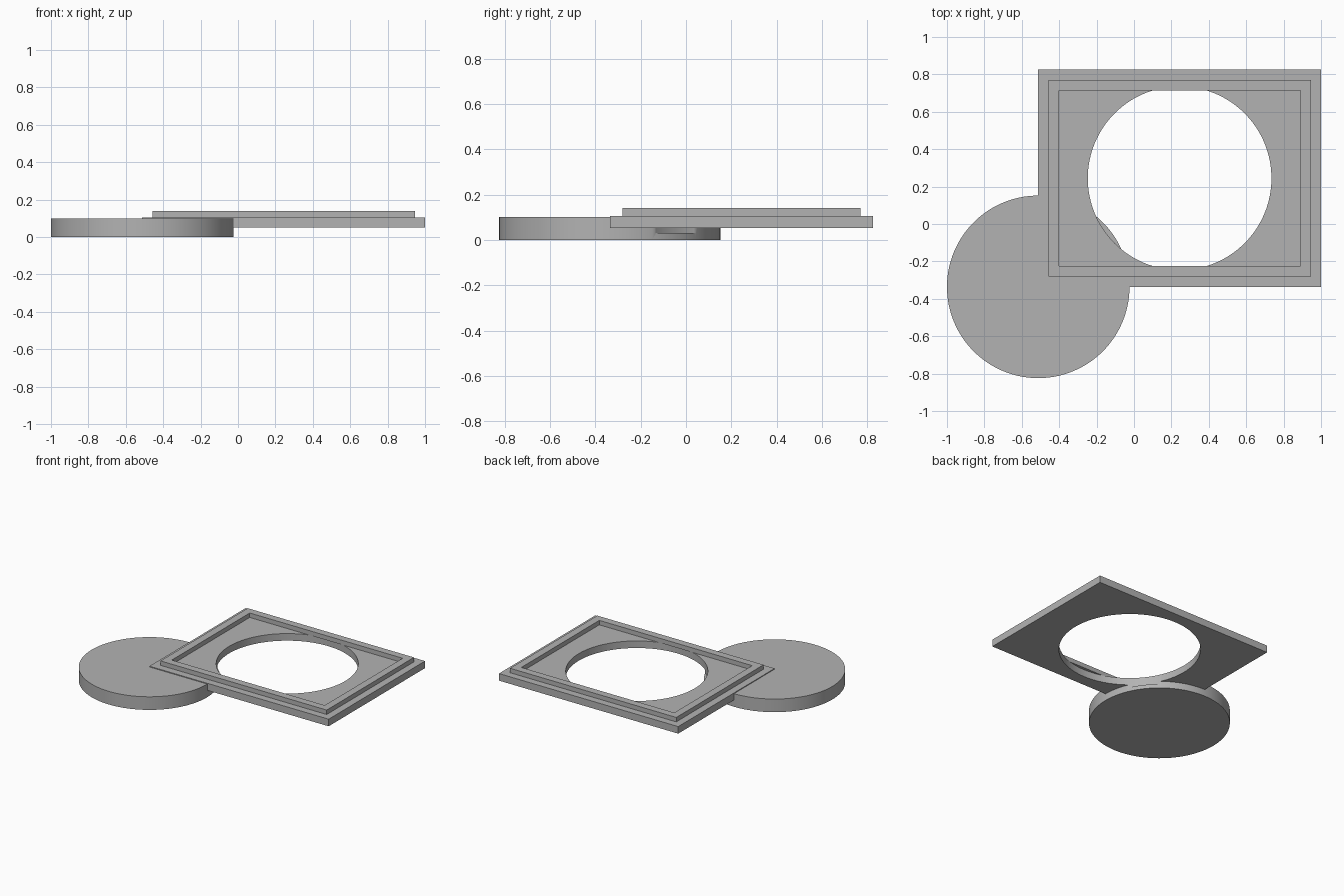
import bpy

if "Cube" in bpy.data.objects:
    bpy.data.objects.remove(bpy.data.objects["Cube"], do_unlink=True)

grey = bpy.data.materials.new("plain grey")
grey.use_nodes = True
grey.diffuse_color = (0.45, 0.45, 0.45, 1)
grey.node_tree.nodes["Principled BSDF"].inputs["Base Color"].default_value = grey.diffuse_color

# Main dimensions
LEFT, RIGHT, FRONT, BACK = -0.512, 1.0, -0.336, 0.825
CENTRE = ((LEFT + RIGHT) / 2, (FRONT + BACK) / 2)
RADIUS = 0.488
PLATE_BOTTOM, PLATE_TOP, RIM_TOP = 0.052, 0.106, 0.14


def finish(obj, name):
    obj.name = obj.data.name = name
    obj.data.materials.clear()
    obj.data.materials.append(grey)
    return obj


def slab(name, inset, bottom, top):
    """Box following the plate outline, moved inwards by inset."""
    bpy.ops.mesh.primitive_cube_add(size=1, location=(*CENTRE, (bottom + top) / 2))
    obj = bpy.context.object
    obj.scale = (RIGHT - LEFT - 2 * inset, BACK - FRONT - 2 * inset, top - bottom)
    bpy.ops.object.transform_apply(location=False, rotation=False, scale=True)
    return finish(obj, name)


def round_slab(name, centre, radius, bottom, top):
    bpy.ops.mesh.primitive_cylinder_add(vertices=128, radius=radius, depth=top - bottom,
                                        location=(*centre, (bottom + top) / 2))
    return finish(bpy.context.object, name)


def cut(obj, cutter):
    cutter.hide_render = True
    mod = obj.modifiers.new("cut", 'BOOLEAN')
    mod.operation = 'DIFFERENCE'
    mod.solver = 'EXACT'
    mod.object = cutter
    bpy.context.view_layer.objects.active = obj
    bpy.ops.object.modifier_apply(modifier=mod.name)


def smooth(obj):
    bpy.ops.object.select_all(action='DESELECT')
    obj.select_set(True)
    bpy.context.view_layer.objects.active = obj
    bpy.ops.object.shade_smooth_by_angle(angle=0.5)


# Base plate, round lid and raised rim
plate = slab("base_plate", 0, PLATE_BOTTOM, PLATE_TOP)
lid = round_slab("round_lid", (LEFT, FRONT), RADIUS, 0, 0.1)
rim = slab("raised_rim", 0.055, PLATE_TOP, RIM_TOP)

# Opening through the plate, which also notches the lid edge
opening = round_slab("opening_cutter", CENTRE, 0.491, 0.03, 0.2)
cut(plate, opening)
cut(lid, opening)

# Rectangular recess inside the rim
recess = slab("recess_cutter", 0.111, 0, 0.3)
cut(rim, recess)

for cutter in (opening, recess):
    bpy.data.objects.remove(cutter, do_unlink=True)
for part in (plate, lid, rim):
    smooth(part)
